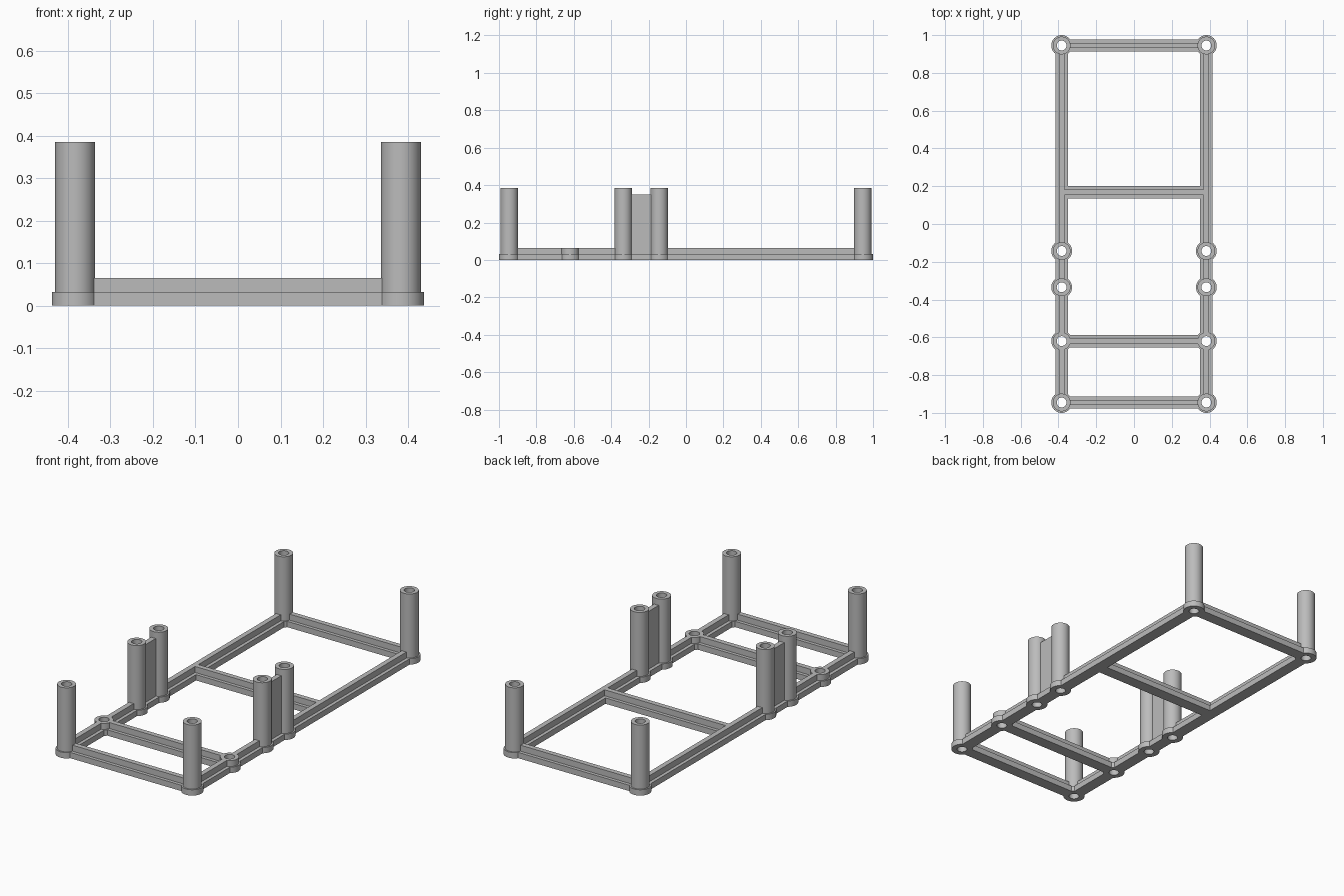
import bpy, bmesh, math

cube = bpy.data.objects.get("Cube")
if cube:
    bpy.data.objects.remove(cube)

grey = bpy.data.materials.new("plain_grey")
grey.use_nodes = True
colour = (0.5, 0.5, 0.5, 1)
grey.diffuse_color = colour
grey.node_tree.nodes["Principled BSDF"].inputs["Base Color"].default_value = colour

X = 0.383            # rail centre line
FLANGE_H, RIB_H, POST_H, WEB_H = 0.032, 0.065, 0.385, 0.35
BASE_W, RIB_W = 0.065, 0.028
HOLE_R, POST_R, FLANGE_R = 0.026, 0.047, 0.055
GAP = 0.036          # bars stop inside the tube walls, clear of the bores


def finish(name, bm):
    bmesh.ops.recalc_face_normals(bm, faces=bm.faces)
    mesh = bpy.data.meshes.new(name)
    bm.to_mesh(mesh)
    bm.free()
    mesh.materials.append(grey)
    obj = bpy.data.objects.new(name, mesh)
    bpy.context.collection.objects.link(obj)
    return obj


def tube(name, x, y, height, segments=48):
    """Hollow stepped post: wide foot, narrower shaft, bore right through."""
    profile = [(HOLE_R, 0), (FLANGE_R, 0), (FLANGE_R, FLANGE_H),
               (POST_R, FLANGE_H), (POST_R, height), (HOLE_R, height)]
    bm = bmesh.new()
    rings = []
    for i in range(segments):
        a = 2 * math.pi * i / segments
        rings.append([bm.verts.new((x + r * math.cos(a), y + r * math.sin(a), z))
                      for r, z in profile])
    n = len(profile)
    for i in range(segments):
        a, b = rings[i], rings[(i + 1) % segments]
        for j in range(n):
            k = (j + 1) % n
            bm.faces.new((a[j], b[j], b[k], a[k]))
    obj = finish(name, bm)
    bpy.ops.object.select_all(action="DESELECT")
    obj.select_set(True)
    bpy.context.view_layer.objects.active = obj
    bpy.ops.object.shade_smooth_by_angle(angle=math.radians(30))


def bar(name, start, end, height=RIB_H):
    """Inverted T section swept between two points on an axis."""
    b, r = BASE_W / 2, RIB_W / 2
    section = [(-b, 0), (b, 0), (b, FLANGE_H), (r, FLANGE_H),
               (r, height), (-r, height), (-r, FLANGE_H), (-b, FLANGE_H)]
    length = math.dist(start, end)
    dx, dy = (end[0] - start[0]) / length, (end[1] - start[1]) / length
    bm = bmesh.new()
    ends = [[bm.verts.new((p[0] - dy * s, p[1] + dx * s, z)) for s, z in section]
            for p in (start, end)]
    n = len(section)
    for i in range(n):
        j = (i + 1) % n
        bm.faces.new((ends[0][i], ends[0][j], ends[1][j], ends[1][i]))
    for e in ends:
        bm.faces.new(e)
    finish(name, bm)


# Post positions along each rail, front to back
posts = [("front_post", -0.945, POST_H), ("low_boss", -0.62, RIB_H),
         ("middle_front_post", -0.335, POST_H), ("middle_back_post", -0.143, POST_H),
         ("back_post", 0.945, POST_H)]

for side, sx in (("left", 1), ("right", -1)):
    for name, y, height in posts:
        tube(f"{side}_{name}", sx * X, y, height)
    # Rails between neighbouring posts; the middle pair carries a tall web
    for (name, y0, _), (_, y1, _) in zip(posts, posts[1:]):
        web = name == "middle_front_post"
        bar(f"{side}_web" if web else f"{side}_rail_behind_{name}",
            (sx * X, y0 + GAP), (sx * X, y1 - GAP), WEB_H if web else RIB_H)

# Crossbars: three end on posts, one on the rails
for name, y, inset in (("front_crossbar", -0.945, GAP), ("boss_crossbar", -0.62, GAP),
                       ("middle_crossbar", 0.168, 0), ("back_crossbar", 0.945, GAP)):
    bar(name, (-X + inset, y), (X - inset, y))
